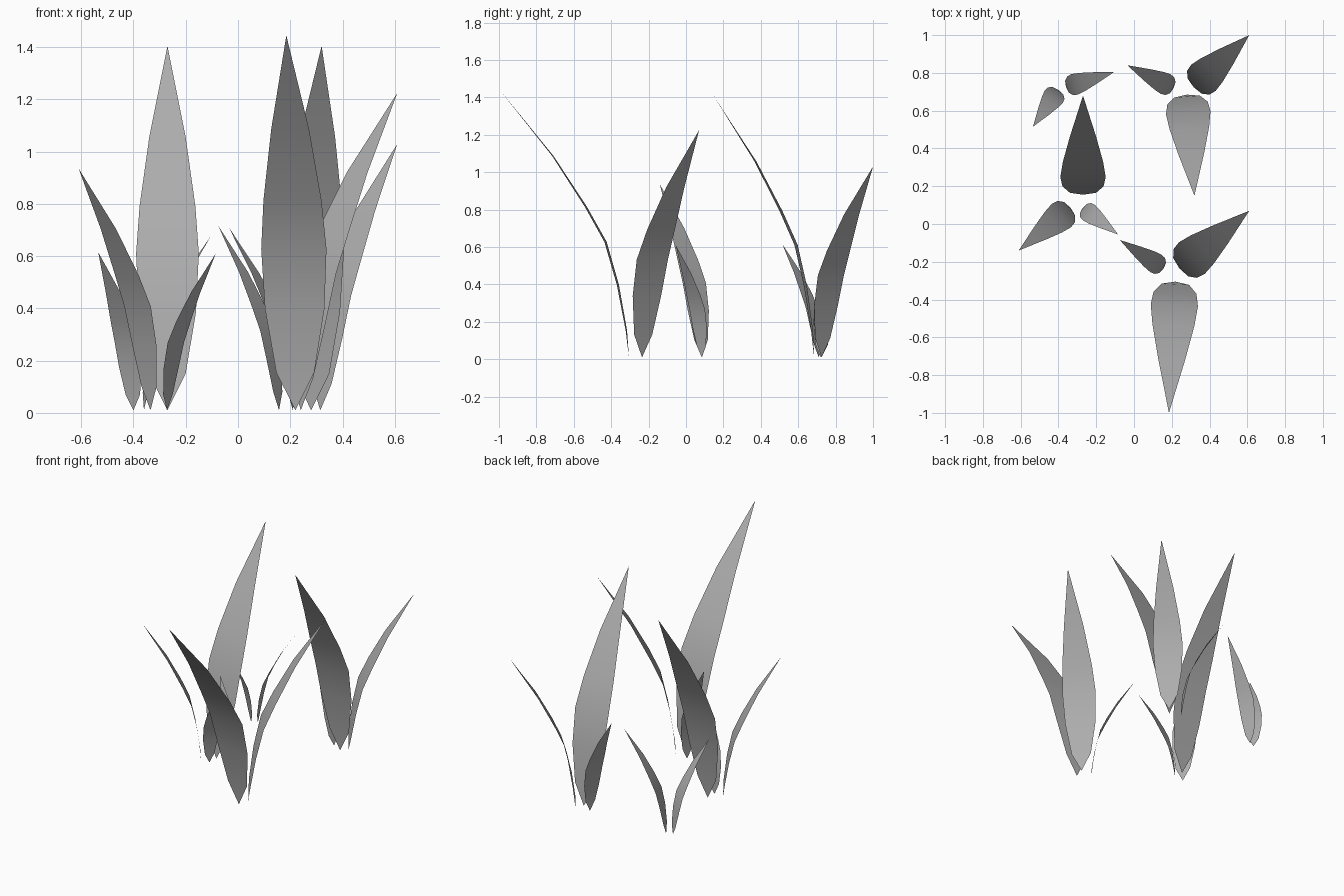
import bpy
import bmesh
from mathutils import Vector

cube = bpy.data.objects.get("Cube")
if cube:
    bpy.data.objects.remove(cube, do_unlink=True)

# One plain grey for every leaf
GREY = (0.42, 0.42, 0.42, 1.0)
grey = bpy.data.materials.new("leaf_grey")
grey.use_nodes = True
grey.diffuse_color = GREY
grey.node_tree.nodes["Principled BSDF"].inputs["Base Color"].default_value = GREY

# Leaf profile between its two points: height share, lean share, width share
PROFILE = [(0.10, 0.02, 0.58), (0.27, 0.085, 0.91), (0.43, 0.18, 1.0),
           (0.56, 0.33, 0.89), (0.75, 0.585, 0.58)]
GROUND = 0.01


def leaf(name, base, tip, height, half_width):
    """Thin pointed sheet that rises from base and bends over towards tip."""
    start = Vector((*base, GROUND))
    lean = Vector((*tip, 0)) - Vector((*base, 0))
    side = Vector((-lean.y, lean.x, 0)).normalized() * half_width
    rise = Vector((0, 0, height - GROUND))

    bm = bmesh.new()
    root = bm.verts.new(start)
    rows = []
    for up, out, wide in PROFILE:
        centre = start + rise * up + lean * out
        rows.append([bm.verts.new(centre + side * wide * s) for s in (1, -1)])
    point = bm.verts.new(start + rise + lean)

    bm.faces.new((root, rows[0][1], rows[0][0]))
    for low, high in zip(rows, rows[1:]):
        bm.faces.new((low[0], low[1], high[1], high[0]))
    bm.faces.new((rows[-1][0], rows[-1][1], point))
    bm.normal_update()
    # The upper side of the leaf is its front
    if sum(f.normal.z for f in bm.faces) < 0:
        bmesh.ops.reverse_faces(bm, faces=bm.faces[:])
    for f in bm.faces:
        f.smooth = True

    mesh = bpy.data.meshes.new(name)
    bm.to_mesh(mesh)
    bm.free()
    mesh.materials.append(grey)
    obj = bpy.data.objects.new(name, mesh)
    bpy.context.collection.objects.link(obj)
    return obj


# Front left clump
leaf("front_clump_tall_leaf", (0.22, -0.305), (0.185, -1.0), 1.445, 0.125)
leaf("front_clump_medium_leaf", (0.24, -0.235), (0.61, 0.07), 1.225, 0.108)
leaf("front_clump_small_leaf", (0.157, -0.235), (-0.075, -0.085), 0.715, 0.055)

# Back left clump
leaf("back_clump_tall_leaf", (0.28, 0.685), (0.32, 0.15), 1.405, 0.118)
leaf("back_clump_medium_leaf", (0.315, 0.725), (0.61, 1.0), 1.03, 0.095)
leaf("back_clump_small_leaf", (0.21, 0.72), (-0.035, 0.84), 0.71, 0.058)

# Right clump
leaf("right_clump_tall_leaf", (-0.27, 0.155), (-0.27, 0.68), 1.405, 0.12)
leaf("right_clump_medium_leaf", (-0.335, 0.085), (-0.61, -0.14), 0.935, 0.08)
leaf("right_clump_small_leaf", (-0.272, 0.085), (-0.085, -0.055), 0.61, 0.052)

# Sprout at the back right
leaf("sprout_outer_leaf", (-0.40, 0.71), (-0.535, 0.515), 0.615, 0.058)
leaf("sprout_inner_leaf", (-0.36, 0.725), (-0.105, 0.805), 0.675, 0.057)
